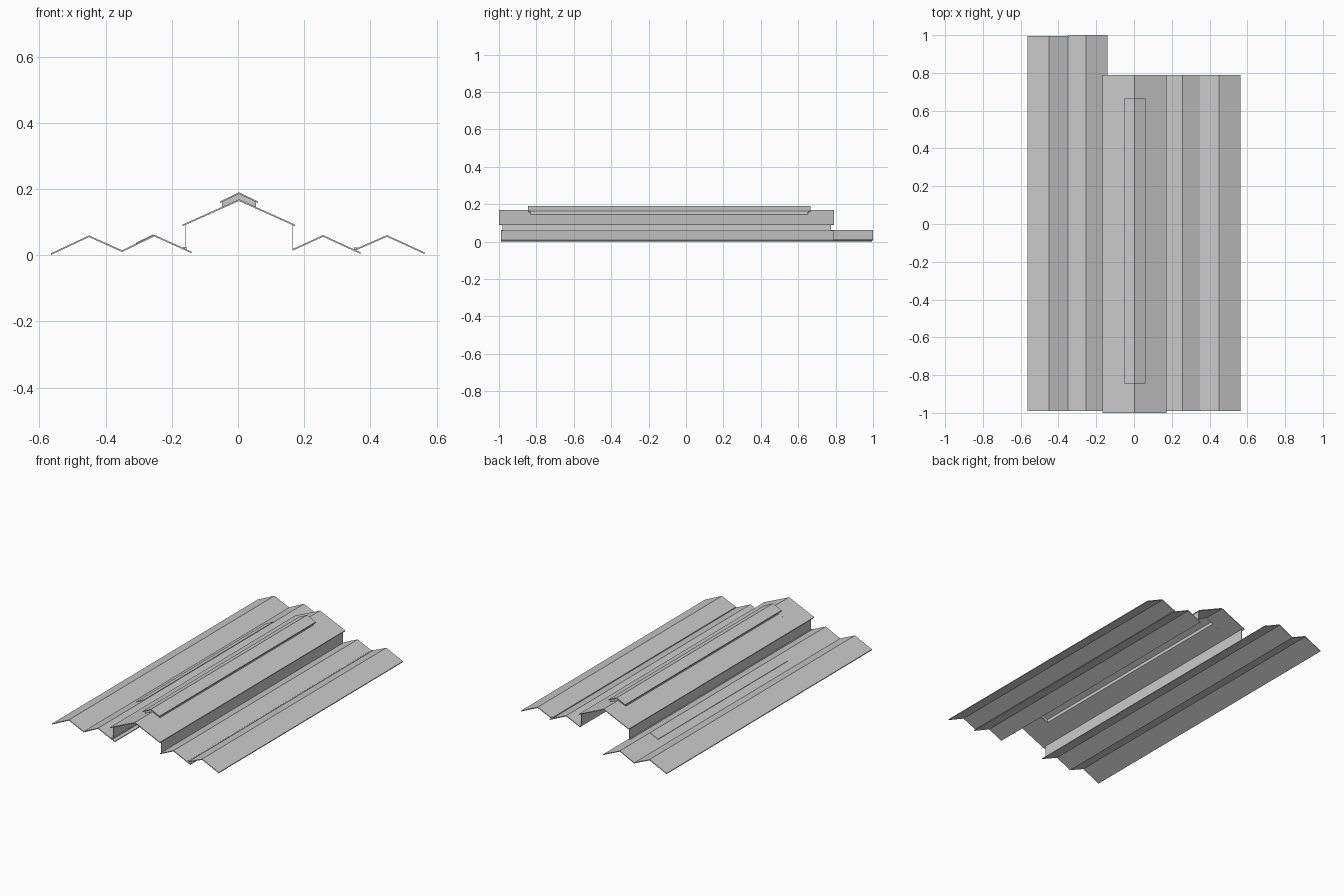
import bpy, bmesh

if "Cube" in bpy.data.objects:
    bpy.data.objects.remove(bpy.data.objects["Cube"])


def extrude_profile(name, pts, y0, y1):
    """Closed x-z outline extruded along y."""
    bm = bmesh.new()
    face = bm.faces.new([bm.verts.new((x, y0, z)) for x, z in pts])
    out = bmesh.ops.extrude_face_region(bm, geom=[face])
    moved = [v for v in out["geom"] if isinstance(v, bmesh.types.BMVert)]
    bmesh.ops.translate(bm, vec=(0, y1 - y0, 0), verts=moved)
    bmesh.ops.recalc_face_normals(bm, faces=bm.faces)
    me = bpy.data.meshes.new(name)
    bm.to_mesh(me)
    bm.free()
    ob = bpy.data.objects.new(name, me)
    bpy.context.collection.objects.link(ob)
    return ob


def sheet(name, top, y0, y1, t=0.005):
    """Thin folded roof sheet following the top line."""
    return extrude_profile(name, top + [(x, z - t) for x, z in reversed(top)], y0, y1)


def box(name, x0, x1, y0, y1, z0, z1):
    return extrude_profile(name, [(x0, z0), (x1, z0), (x1, z1), (x0, z1)], y0, y1)


# Low side roofs, left pair longer than right pair
sheet("left_outer_roof", [(-0.565, 0.006), (-0.45, 0.060), (-0.35, 0.015)], -0.99, 0.995)
sheet("left_inner_roof", [(-0.35, 0.015), (-0.253, 0.062), (-0.14, 0.011)], -0.99, 1.0)
sheet("right_inner_roof", [(0.165, 0.019), (0.257, 0.061), (0.37, 0.009)], -0.99, 0.79)
sheet("right_outer_roof", [(0.352, 0.018), (0.45, 0.061), (0.563, 0.009)], -0.99, 0.79)

# Raised skylight strip, divided into panes
PANES = 10
pane = 1.25 / PANES
for i in range(PANES):
    y = -0.54 + i * pane
    sheet("skylight_pane", [(-0.308, 0.038), (-0.256, 0.063)], y, y + pane, 0.003)

# Valley gutters
box("left_gutter", -0.166, -0.156, -0.985, 0.775, 0.017, 0.025)
box("right_gutter", 0.350, 0.361, -0.985, 0.785, 0.017, 0.024)

# Main roof: solid ends, slopes either side of the ridge opening
RIDGE_X = 0.003
V0, V1 = -0.83, 0.65
main = [(-0.167, 0.093), (RIDGE_X, 0.169), (0.172, 0.093)]
sheet("main_roof_front", main, -1.0, V0)
sheet("main_roof_back", main, V1, 0.79)
sheet("main_roof_left_slope", [main[0], (-0.046, 0.147)], V0, V1)
sheet("main_roof_right_slope", [(0.052, 0.147), main[2]], V0, V1)

# Clerestory walls built of wall and window panels
joints = [-0.98, -0.78, -0.655, -0.54, -0.16, -0.03, 0.09, 0.22, 0.66, 0.775]
for side, x, z0, z1 in (("left", -0.158, 0.018, 0.094), ("right", 0.165, 0.015, 0.094)):
    for a, b in zip(joints, joints[1:]):
        box(side + "_wall_panel", x - 0.001, x + 0.001, a, b, z0, z1)

# Ridge ventilator: side walls, gable ends and cap
for x in (-0.047, 0.053):
    box("ventilator_wall", x - 0.001, x + 0.001, V0, V1, 0.143, 0.164)
gable = [(-0.047, 0.146), (RIDGE_X, 0.167), (0.053, 0.146),
         (0.053, 0.163), (RIDGE_X, 0.186), (-0.047, 0.163)]
for y in (V0, V1):
    extrude_profile("ventilator_gable", gable, y - 0.001, y + 0.001)
sheet("ventilator_cap", [(-0.054, 0.163), (RIDGE_X, 0.190), (0.060, 0.163)], -0.845, 0.665)
